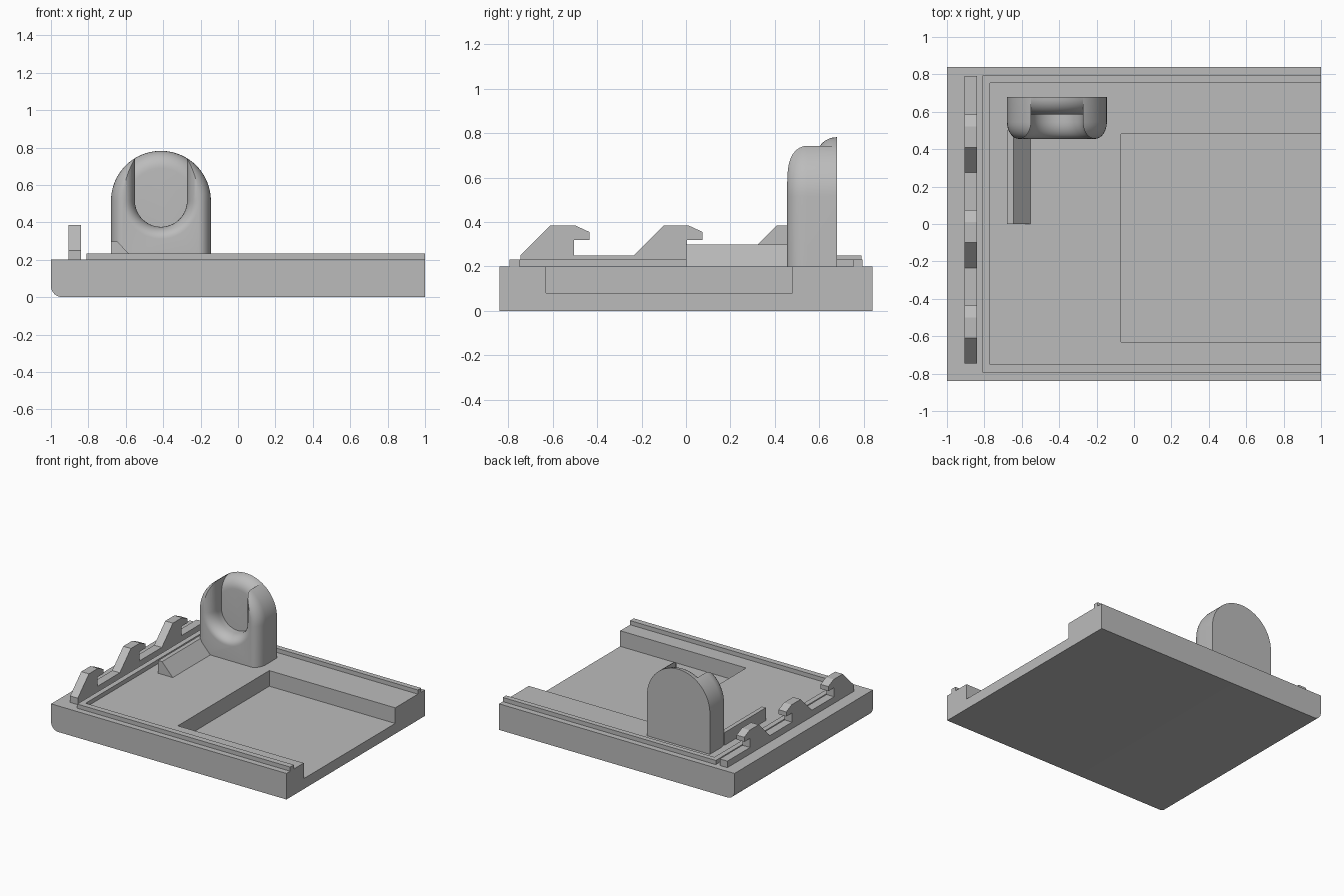
import bpy, bmesh
from math import sin, cos, pi

old = bpy.data.objects.get("Cube")
if old:
    bpy.data.objects.remove(old, do_unlink=True)

grey = bpy.data.materials.new("plain_grey")
grey.use_nodes = True
COLOUR = (0.5, 0.5, 0.5, 1)
grey.diffuse_color = COLOUR
grey.node_tree.nodes["Principled BSDF"].inputs["Base Color"].default_value = COLOUR


def loft(name, loops):
    """Skin a row of matching closed loops and cap both ends."""
    bm = bmesh.new()
    rows = [[bm.verts.new(p) for p in loop] for loop in loops]
    for a, b in zip(rows, rows[1:]):
        for i in range(len(a)):
            j = (i + 1) % len(a)
            bm.faces.new((a[i], a[j], b[j], b[i]))
    bm.faces.new(rows[0])
    bm.faces.new(rows[-1])
    bmesh.ops.recalc_face_normals(bm, faces=bm.faces[:])
    mesh = bpy.data.meshes.new(name)
    bm.to_mesh(mesh)
    bm.free()
    mesh.materials.append(grey)
    ob = bpy.data.objects.new(name, mesh)
    bpy.context.collection.objects.link(ob)
    return ob


def prism(name, pts, axis, lo, hi):
    """Extrude a 2D profile along one axis."""
    place = {"x": lambda p, t: (t, p[0], p[1]),
             "y": lambda p, t: (p[0], t, p[1]),
             "z": lambda p, t: (p[0], p[1], t)}[axis]
    return loft(name, [[place(p, t) for p in pts] for t in (lo, hi)])


def activate(ob):
    bpy.ops.object.select_all(action="DESELECT")
    ob.select_set(True)
    bpy.context.view_layer.objects.active = ob


def cut(ob, cutter):
    """Subtract the cutter, then discard it."""
    mod = ob.modifiers.new("cut", "BOOLEAN")
    mod.operation, mod.solver, mod.object = "DIFFERENCE", "EXACT", cutter
    activate(ob)
    bpy.ops.object.modifier_apply(modifier=mod.name)
    bpy.data.objects.remove(cutter, do_unlink=True)


def smooth(ob):
    activate(ob)
    bpy.ops.object.shade_smooth_by_angle(angle=pi / 6)


# Base slab with one rounded lower edge and an open recess
R = 0.06
fillet = [(-1 + R - R * sin(i * pi / 16), R - R * cos(i * pi / 16)) for i in range(9)]
base = prism("base", fillet + [(-1, 0.2), (1, 0.2), (1, 0)], "y", -0.84, 0.84)
recess = prism("recess_cutter", [(-0.07, -0.63), (1.1, -0.63), (1.1, 0.48), (-0.07, 0.48)],
               "z", 0.08, 0.4)
cut(base, recess)
smooth(base)

# Three-sided raised lip
prism("lip", [(1, -0.795), (-0.81, -0.795), (-0.81, 0.795), (1, 0.795),
              (1, 0.755), (-0.77, 0.755), (-0.77, -0.75), (1, -0.75)], "z", 0.19, 0.232)

# Strip of three hooks
hook = [(-0.745, 0.25), (-0.61, 0.385), (-0.5, 0.385), (-0.435, 0.355),
        (-0.435, 0.32), (-0.505, 0.32), (-0.505, 0.25)]
profile = [(y + 0.51 * k, z) for k in range(3) for y, z in hook]
prism("hook_strip", [(-0.745, 0.19)] + profile + [(0.79, 0.25), (0.79, 0.19)],
      "x", -0.905, -0.84)

# Bevelled rib running forward from the holder
prism("rib", [(-0.678, 0.19), (-0.678, 0.298), (-0.645, 0.298), (-0.545, 0.19)], "y", 0, 0.5)

# Arched holder: rounded body, flared slot, rounded back wall
CX, CZ, OUT, SLOT, ROUND, DEEP = -0.412, 0.515, 0.267, 0.139, 0.064, 0.09
FRONT, WALL, BACK = 0.455, 0.585, 0.68
STEPS = 9


def arch(y, r, end, up=1):
    """Half circle with straight legs down (or up) to the end height."""
    arc = [(CX + r * cos(i * pi / 40), y, CZ + up * r * sin(i * pi / 40)) for i in range(41)]
    return [(CX + r, y, end)] + arc + [(CX - r, y, end)]


def rounding(depth, width):
    """Yield (distance from the front, inset) around a quarter ellipse."""
    for i in range(STEPS):
        a = i * pi / 2 / (STEPS - 1)
        yield depth * (1 - cos(a)), width * (1 - sin(a))


body = loft("holder", [arch(FRONT + d, OUT - w, 0.19) for d, w in rounding(DEEP, ROUND)]
            + [arch(BACK, OUT, 0.19)])
slot = loft("slot_cutter", [arch(FRONT - 0.05, SLOT + ROUND, 1, -1)]
            + [arch(FRONT + d, SLOT + w, 1, -1) for d, w in rounding(DEEP, ROUND)]
            + [arch(BACK + 0.05, SLOT, 1, -1)])
dome = loft("wall_cutter", [arch(WALL + d, OUT - w, 0.1)
                            for d, w in rounding(BACK - WALL, 0.092)]
            + [arch(BACK + 0.1, OUT, 0.1)])
cut(slot, dome)
cut(body, slot)
smooth(body)
